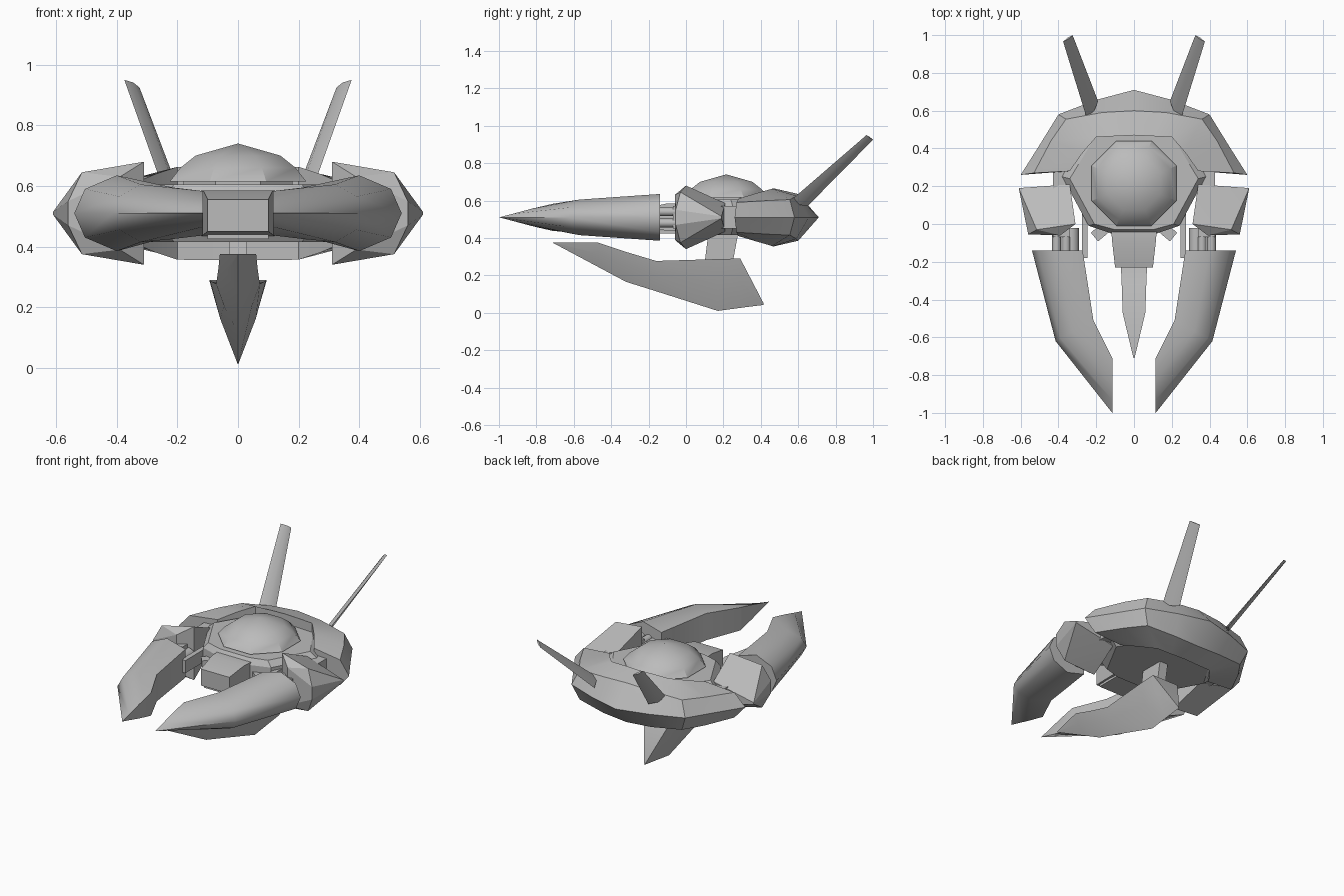
import bpy, bmesh, math
from mathutils import Vector, Matrix

if "Cube" in bpy.data.objects:
    bpy.data.objects.remove(bpy.data.objects["Cube"])

MID = 0.51  # height of the craft's horizontal symmetry plane

grey = bpy.data.materials.new("hull grey")
grey.diffuse_color = (0.5, 0.5, 0.5, 1)
grey.use_nodes = True
grey.node_tree.nodes["Principled BSDF"].inputs["Base Color"].default_value = grey.diffuse_color


def finish(name, bm, mirror=False, angle=35):
    bmesh.ops.remove_doubles(bm, verts=bm.verts, dist=0.0005)
    bmesh.ops.recalc_face_normals(bm, faces=bm.faces)
    me = bpy.data.meshes.new(name)
    bm.to_mesh(me)
    bm.free()
    ob = bpy.data.objects.new(name, me)
    bpy.context.collection.objects.link(ob)
    me.materials.append(grey)
    bpy.ops.object.select_all(action='DESELECT')
    ob.select_set(True)
    bpy.context.view_layer.objects.active = ob
    bpy.ops.object.shade_smooth_by_angle(angle=math.radians(angle))
    if mirror:
        ob.modifiers.new("mirror", 'MIRROR')
    return ob


def loft(name, sections, **kw):
    """Skin a row of equal-length closed sections and cap both ends."""
    bm = bmesh.new()
    rows = [[bm.verts.new(p) for p in s] for s in sections]
    n = len(rows[0])
    for a, b in zip(rows, rows[1:]):
        for i in range(n):
            j = (i + 1) % n
            bm.faces.new((a[i], a[j], b[j], b[i]))
    bm.faces.new(rows[0])
    bm.faces.new(rows[-1][::-1])
    return finish(name, bm, **kw)


def hull(name, points, **kw):
    bm = bmesh.new()
    for p in points:
        bm.verts.new(p)
    res = bmesh.ops.convex_hull(bm, input=bm.verts)
    bmesh.ops.delete(bm, geom=list({v for v in res['geom_interior'] if isinstance(v, bmesh.types.BMVert)}), context='VERTS')
    bmesh.ops.dissolve_limit(bm, angle_limit=0.01, verts=bm.verts, edges=bm.edges)
    return finish(name, bm, **kw)


def box(name, lo, hi, turn=0, **kw):
    lo, hi = Vector(lo), Vector(hi)
    bm = bmesh.new()
    m = Matrix.Translation((lo + hi) / 2) @ Matrix.Rotation(turn, 4, 'Z') @ Matrix.Diagonal((*(hi - lo), 1))
    bmesh.ops.create_cube(bm, size=1, matrix=m)
    return finish(name, bm, **kw)


def rod(name, a, b, r, sides=8, **kw):
    a, b = Vector(a), Vector(b)
    bm = bmesh.new()
    m = Matrix.Translation((a + b) / 2) @ (b - a).to_track_quat('Z', 'Y').to_matrix().to_4x4()
    bmesh.ops.create_cone(bm, cap_ends=True, segments=sides, radius1=r, radius2=r, depth=(b - a).length, matrix=m)
    return finish(name, bm, angle=50, **kw)


def flip(p):
    return (p[0], p[1], 2 * MID - p[2])


def both(points):
    """Points plus their reflection in the middle plane, as a closed loop."""
    return list(points) + [flip(p) for p in reversed(points)]


# central body: flat deck with a wider waist
deck = [(0.10, -0.03), (0.21, 0.0), (0.34, 0.24), (0.2, 0.47)]
waist = [(0.12, -0.05), (0.24, -0.01), (0.38, 0.25), (0.25, 0.52)]
core = [(x, y, 0.605) for x, y in deck] + [(x, y, 0.57) for x, y in waist]
core = both(core)
hull("central_body", core + [(-x, y, z) for x, y, z in core], angle=25)

# curved rear shell, wrapping from one side to the other
half = [
    [(0.34, 0.28, 0.61), (0.53, 0.27, 0.59), (0.60, 0.26, MID)],
    [(0.27, 0.38, 0.64), (0.44, 0.44, 0.60), (0.505, 0.41, MID)],
    [(0.20, 0.46, 0.663), (0.36, 0.555, 0.605), (0.40, 0.58, MID)],
    [(0.10, 0.465, 0.665), (0.17, 0.59, 0.625), (0.2, 0.657, MID)],
    [(0, 0.47, 0.665), (0, 0.60, 0.635), (0, 0.71, MID)],
]
half = [s + [flip(p) for p in s[1::-1]] for s in half]
other = [[(-x, y, z) for x, y, z in s] for s in half[-2::-1]]
loft("rear_shell", half + other, angle=30)

# octagonal dome on a short collar
bm = bmesh.new()
rows = []
for r, z in ((0.18, 0.595), (0.18, 0.615), (0.225, 0.615), (0.19, 0.66), (0.14, 0.70), (0, 0.74)):
    R = r / math.cos(math.pi / 8)
    rows.append([bm.verts.new((R * math.cos((i + .5) * math.pi / 4),
                               0.215 + R * math.sin((i + .5) * math.pi / 4), z)) for i in range(8)])
for a, b in zip(rows, rows[1:]):
    for i in range(8):
        j = (i + 1) % 8
        bm.faces.new((a[i], a[j], b[j], b[i]))
bmesh.ops.dissolve_degenerate(bm, edges=bm.edges, dist=0.0001)
finish("dome", bm)

# nose block with a sloping top and a lower lip
hull("nose", [(s * x, y, z) for s in (1, -1) for x, y, z in
              ((0.12, -0.04, 0.585), (0.12, -0.04, 0.435), (0.115, -0.1, 0.585),
               (0.10, -0.23, 0.555), (0.10, -0.23, 0.45))])
box("nose_lip", (-0.10, -0.2, 0.425), (0.10, 0.02, 0.44))

# small barrels and bars beside the nose
box("side_barrel", (0.145, -0.085, 0.49), (0.205, 0.005, 0.53), turn=math.radians(50), mirror=True)
box("inner_bar", (0.245, -0.18, 0.47), (0.275, 0.06, 0.55), mirror=True)

# shoulder pods: faceted wedges
pod = [(0.31, 0.0, 0.68), (0.34, 0.21, 0.585), (0.61, 0.19, 0.515), (0.56, -0.055, 0.55),
       (0.515, -0.03, 0.645), (0.39, -0.06, 0.63)]
hull("shoulder_pod", both(pod), mirror=True, angle=20)

# arms through the pods, with pistons up to the claws
box("arm", (0.34, -0.07, 0.45), (0.43, 0.32, 0.57), mirror=True)
for z in (0.48, 0.54):
    for x in (0.36, 0.41):
        rod("arm_piston", (x, -0.16, z), (x, -0.05, z), 0.024, mirror=True)
rod("wrist", (0.33, -0.16, MID), (0.33, -0.02, MID), 0.04, mirror=True)

# front claws: curved, ending in a vertical inner edge
claw = [
    [(0.54, -0.14, MID), (0.505, -0.14, 0.59), (0.40, -0.14, 0.635), (0.272, -0.14, 0.60)],
    [(0.415, -0.62, MID), (0.39, -0.605, 0.565), (0.32, -0.57, 0.605), (0.215, -0.51, 0.595)],
    [(0.115, -1.0, MID), (0.115, -0.93, 0.528), (0.115, -0.83, 0.555), (0.115, -0.71, 0.583)],
]
loft("claw", [s + [flip(p) for p in s[:0:-1]] for s in claw], mirror=True, angle=50)

# swept tail blades
A0, A1 = Vector((0.25, 0.56, 0.60)), Vector((0.375, 0.965, 0.95))
B0, B1 = Vector((0.19, 0.65, 0.57)), Vector((0.325, 1.0, 0.925))
nrm = (A1 - A0).cross(B0 - A0).normalized()
sections = []
for a, b, t in ((A0, B0, 0.014), (A1, B1, 0.006)):
    m = (a + b) / 2
    sections.append([a, m + nrm * t, b, m - nrm * t])
loft("tail_blade", sections, mirror=True)

# hanging keel gun: y, top height, bottom height, half width
keel = []
for y, top, bot, w in ((-0.71, 0.376, 0.373, 0.003), (-0.47, 0.375, 0.245, 0.06),
                       (-0.32, 0.325, 0.165, 0.065), (-0.16, 0.277, 0.115, 0.072),
                       (0.17, 0.287, 0.01, 0.092), (0.29, 0.29, 0.026, 0.095),
                       (0.415, 0.05, 0.042, 0.004)):
    m = top - 0.45 * (top - bot)
    keel.append([(w, y, top), (0.64 * w, y, m), (0, y, bot), (-0.64 * w, y, m), (-w, y, top)])
loft("keel_gun", keel, angle=40)

# neck that holds the keel gun
hull("keel_neck", [(s * 0.03, y, z) for s in (1, -1) for y, z in
                   ((0.10, 0.27), (0.25, 0.27), (0.12, 0.43), (0.28, 0.43))])
